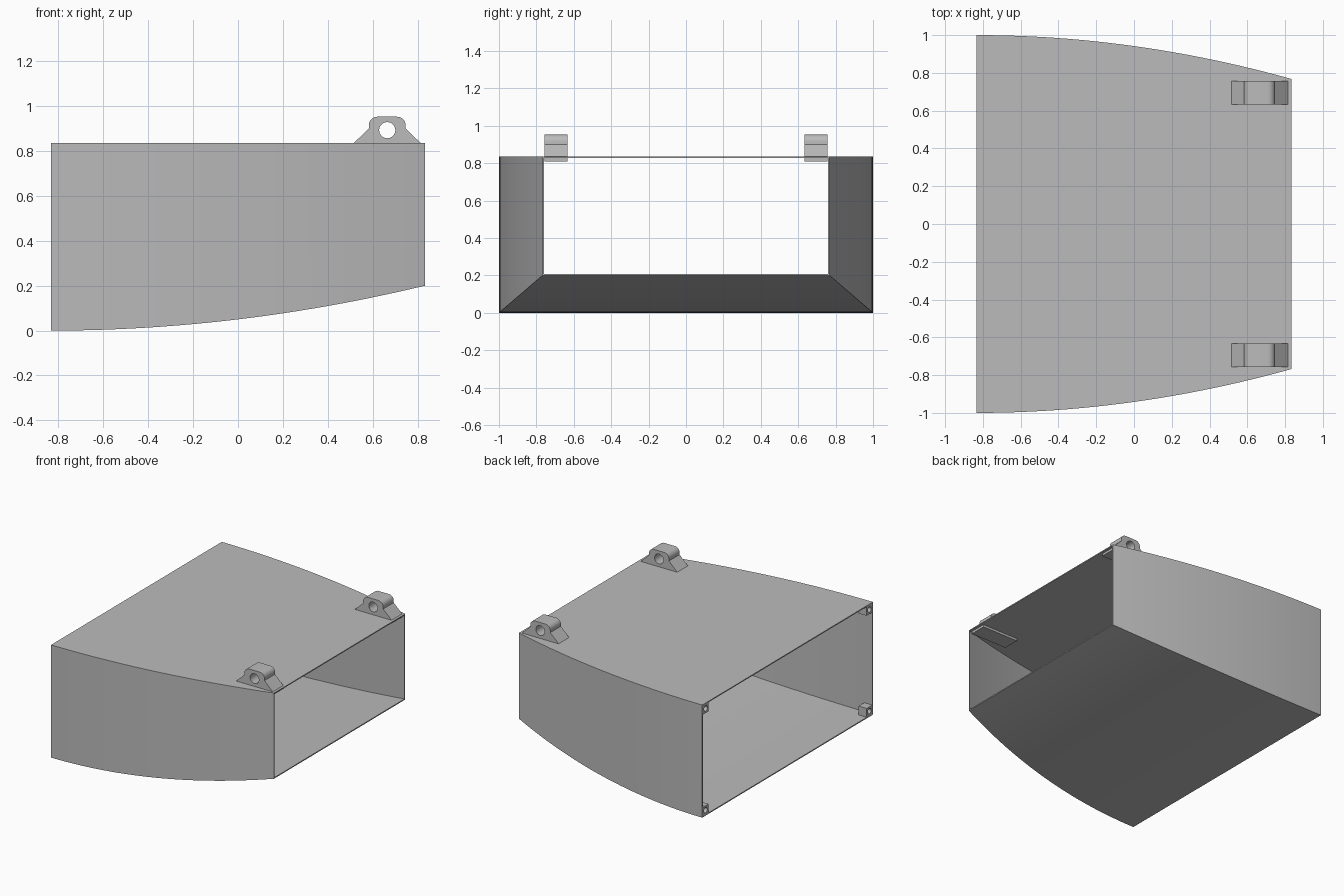
import bpy, bmesh, math

cube = bpy.data.objects.get("Cube")
if cube:
    bpy.data.objects.remove(cube, do_unlink=True)

grey = bpy.data.materials.new("plain grey")
grey.use_nodes = True
grey.diffuse_color = (0.5, 0.5, 0.5, 1)
grey.node_tree.nodes["Principled BSDF"].inputs["Base Color"].default_value = (0.5, 0.5, 0.5, 1)

HALF = 0.833      # half length along x
TOP = 0.835       # height of the flat roof
WALL = 0.008      # wall thickness


def finish(obj):
    obj.data.materials.clear()
    obj.data.materials.append(grey)
    bpy.ops.object.select_all(action='DESELECT')
    obj.select_set(True)
    bpy.context.view_layer.objects.active = obj
    bpy.ops.object.shade_smooth_by_angle(angle=math.radians(30))


def drilled_prism(name, outline, hole, radius, depth, location, rotation):
    """Extruded outline with a round hole through it."""
    circle = [(hole[0] + radius * math.cos(a * math.tau / 32),
               hole[1] + radius * math.sin(a * math.tau / 32)) for a in range(32)]
    curve = bpy.data.curves.new(name, 'CURVE')
    curve.dimensions = '2D'
    curve.fill_mode = 'BOTH'
    curve.extrude = depth / 2
    for points in (outline, circle):
        spline = curve.splines.new('POLY')
        spline.points.add(len(points) - 1)
        for point, (u, v) in zip(spline.points, points):
            point.co = (u, v, 0, 1)
        spline.use_cyclic_u = True
    obj = bpy.data.objects.new(name, curve)
    bpy.context.collection.objects.link(obj)
    obj.location, obj.rotation_euler = location, rotation
    bpy.ops.object.select_all(action='DESELECT')
    obj.select_set(True)
    bpy.context.view_layer.objects.active = obj
    bpy.ops.object.convert(target='MESH')
    obj = bpy.context.view_layer.objects.active
    # weld the caps to the sides
    bm = bmesh.new()
    bm.from_mesh(obj.data)
    bmesh.ops.remove_doubles(bm, verts=bm.verts, dist=1e-5)
    bmesh.ops.recalc_face_normals(bm, faces=bm.faces)
    bm.to_mesh(obj.data)
    bm.free()
    finish(obj)


# Duct shell: open at both ends, sides and floor curve inwards towards +x
def section(t, inset):
    y, floor = 1 - 0.232 * t * t - inset, 0.2 * t * t + inset
    x = -HALF + 2 * HALF * t
    return [(x, -y, floor), (x, y, floor), (x, y, TOP - inset), (x, -y, TOP - inset)]


STEPS = 24
bm = bmesh.new()
skins = [[[bm.verts.new(co) for co in section(i / STEPS, inset)] for i in range(STEPS + 1)]
         for inset in (0, WALL)]
for k in range(4):
    n = (k + 1) % 4
    for rings in skins:
        for a, b in zip(rings, rings[1:]):
            bm.faces.new((a[k], a[n], b[n], b[k]))
    for end in (0, -1):
        outer, inner = skins[0][end], skins[1][end]
        bm.faces.new((outer[k], outer[n], inner[n], inner[k]))
bmesh.ops.recalc_face_normals(bm, faces=bm.faces)
mesh = bpy.data.meshes.new("duct_shell")
bm.to_mesh(mesh)
bm.free()
shell = bpy.data.objects.new("duct_shell", mesh)
bpy.context.collection.objects.link(shell)
finish(shell)

# Hinge lugs on the roof, their feet passing through it
half_lug = [(0.15, 0.81), (0.15, TOP), (0.082, 0.9)]
for i in range(9):
    a = math.radians(90 * i / 8)
    half_lug.append((0.044 + 0.038 * math.cos(a), 0.915 + 0.038 * math.sin(a)))
lug = half_lug + [(-u, v) for u, v in reversed(half_lug)]
for side, y in (("right", -0.695), ("left", 0.695)):
    drilled_prism(side + "_hinge_lug", lug, (0, 0.893), 0.036, 0.124,
                  (0.665, y, 0), (math.pi / 2, 0, 0))

# Drilled fixing blocks in the four corners of the large end
SIZE = 0.066
h = SIZE / 2
square = [(-h, -h), (h, -h), (h, h), (-h, h)]
for side, s in (("right", -1), ("left", 1)):
    for level, z in (("lower", WALL + h), ("upper", TOP - WALL - h)):
        drilled_prism(f"{level}_{side}_corner_block", square, (0, 0), 0.02, SIZE,
                      (-HALF + h, s * (1 - WALL - h), z), (math.pi / 2, 0, math.pi / 2))
